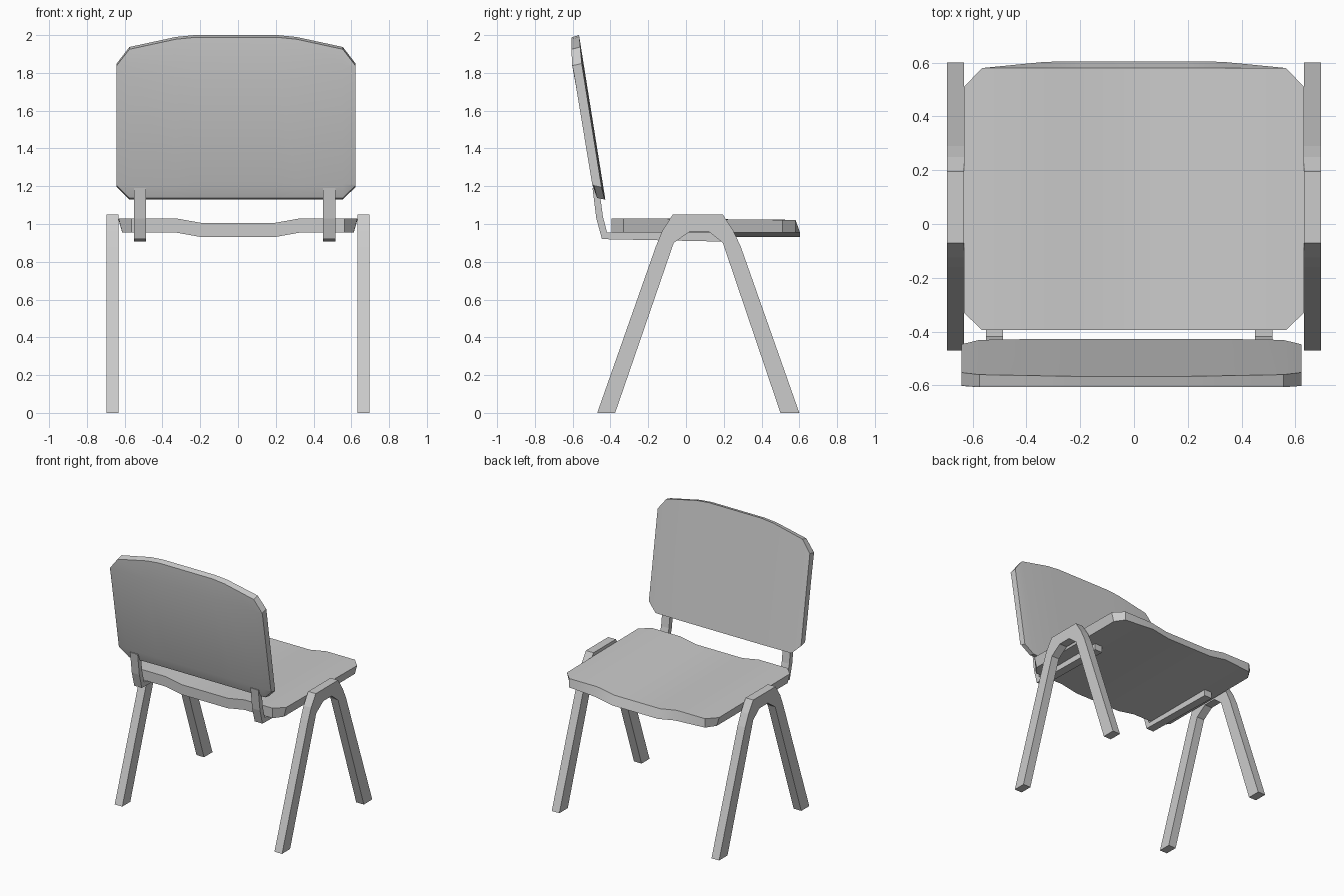
import bpy, bmesh, math

if "Cube" in bpy.data.objects:
    bpy.data.objects.remove(bpy.data.objects["Cube"])


def make(name, rings, loop_faces=None):
    """Loft equal-length closed rings into a capped solid."""
    bm = bmesh.new()
    vs = [[bm.verts.new(p) for p in r] for r in rings]
    n = len(rings[0])
    for a, b in zip(vs, vs[1:]):
        for i in range(n):
            j = (i + 1) % n
            bm.faces.new((a[i], a[j], b[j], b[i]))
    bm.faces.new(vs[0])
    bm.faces.new(list(reversed(vs[-1])))
    bmesh.ops.recalc_face_normals(bm, faces=bm.faces)
    me = bpy.data.meshes.new(name)
    bm.to_mesh(me)
    bm.free()
    ob = bpy.data.objects.new(name, me)
    bpy.context.collection.objects.link(ob)
    return ob


def side_prism(name, profile, x0, x1):
    """Extrude a (y, z) profile along x."""
    return make(name, [[(x, y, z) for y, z in profile] for x in (x0, x1)])


def mirrored(cols):
    """Columns listed from the outside in, mirrored across x."""
    return [(-c[0], *c[1:]) for c in cols] + list(reversed(cols))


def smooth(ob):
    bpy.ops.object.select_all(action='DESELECT')
    ob.select_set(True)
    bpy.context.view_layer.objects.active = ob
    bpy.ops.object.shade_smooth_by_angle(angle=math.radians(30))


# Inverted-V leg frames
leg = [(-0.47, 0), (-0.16, 0.88), (-0.125, 0.965), (-0.07, 1.05), (0.195, 1.05),
       (0.25, 0.965), (0.29, 0.88), (0.60, 0), (0.50, 0), (0.195, 0.90),
       (0.12, 0.96), (0.02, 0.96), (-0.065, 0.90), (-0.375, 0)]
side_prism("left_leg_frame", leg, -0.695, -0.632)
side_prism("right_leg_frame", leg, 0.632, 0.695)

# L-shaped brackets carrying the backrest under the seat
bracket = [(-0.495, 1.19), (-0.475, 1.03), (-0.445, 0.92), (0.19, 0.907), (0.19, 0.955),
           (-0.418, 0.955), (-0.44, 1.04), (-0.46, 1.19)]
side_prism("left_bracket", bracket, -0.55, -0.487)
side_prism("right_bracket", bracket, 0.45, 0.515)

# Seat: columns of (x, rear y, front y, front lip, top z)
rings = []
for x, yb, yf, lip, z in mirrored([(0.632, -0.33, 0.51, 0.0, 1.03),
                                   (0.565, -0.395, 0.58, 0.0, 1.03),
                                   (0.33, -0.395, 0.58, 0.023, 1.03),
                                   (0.19, -0.395, 0.58, 0.025, 1.005)]):
    xb = x * 0.97 if abs(x) > 0.6 else x
    rings.append([(x, yb, z), (x, yf, z - 0.008),
                  (xb, yf + lip, z - 0.075), (xb, yb, z - 0.075)])
smooth(make("seat", rings))

# Backrest: columns of (x, bottom z, top z, setback)
rings = []
for x, zb, zt, s in mirrored([(0.632, 1.195, 1.85, 0.01), (0.565, 1.13, 1.937, 0.004),
                              (0.32, 1.13, 1.99, 0.0), (0.22, 1.13, 2.0, 0.0)]):
    x -= 0.01

    def front(z):
        return -0.427 - s - 0.16 * (z - 1.13)

    def back(z):
        return max(-0.607, -0.495 - 0.165 * (z - 1.2))
    rings.append([(x, front(zb), zb), (x, front(zt), zt),
                  (x, back(zt), zt - 0.012), (x, back(1.84), 1.84),
                  (x, back(1.21), 1.21), (x, front(zb) - 0.04, zb + 0.008)])
smooth(make("backrest", rings))
